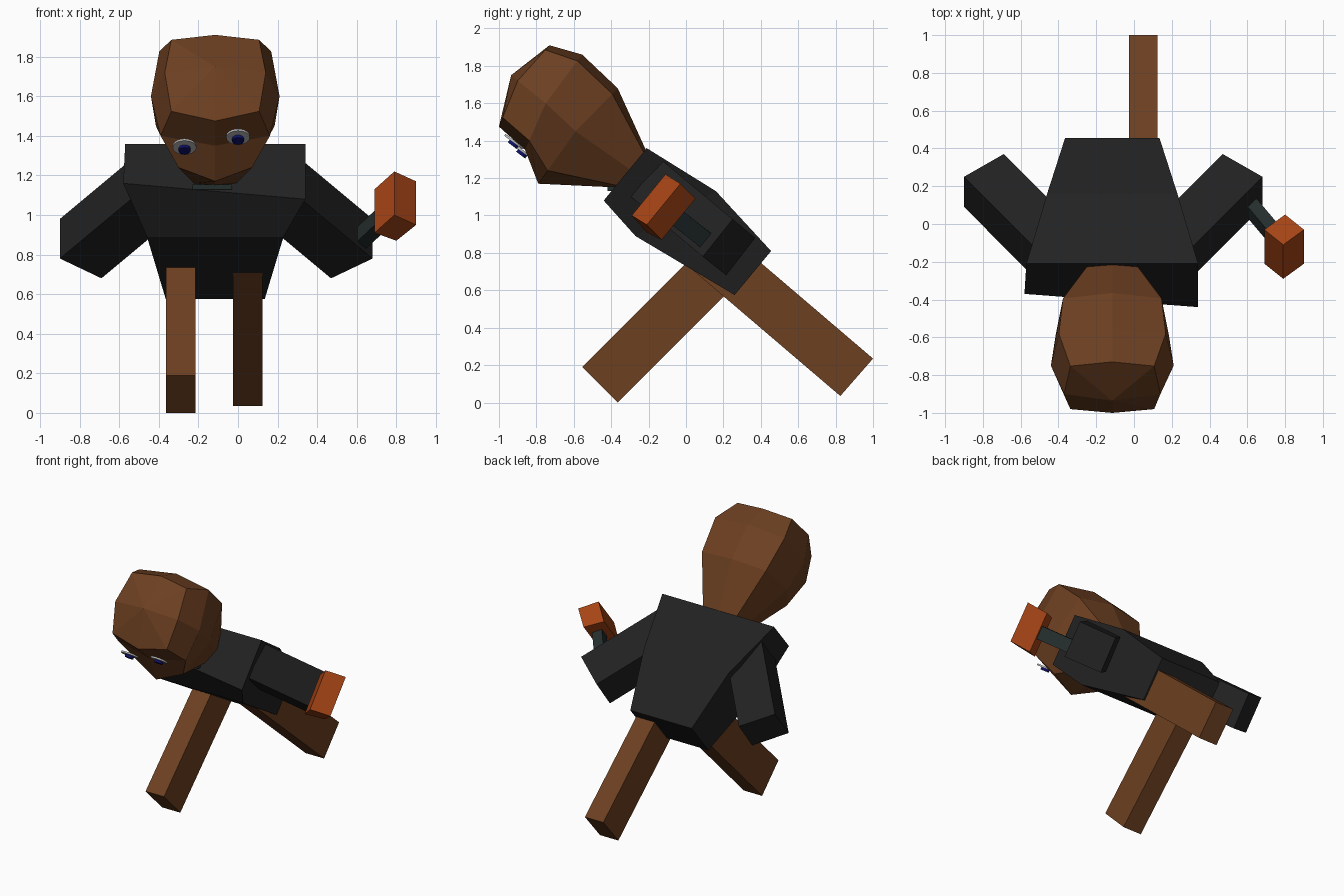
import bpy, bmesh
from mathutils import Vector as V

if "Cube" in bpy.data.objects:
    bpy.data.objects.remove(bpy.data.objects["Cube"])

CX = -0.115  # centre line of the body


def mat(name, r, g, b):
    m = bpy.data.materials.new(name)
    m.diffuse_color = (r, g, b, 1)
    m.use_nodes = True
    m.node_tree.nodes["Principled BSDF"].inputs["Base Color"].default_value = m.diffuse_color
    return m


BROWN = mat("brown", 0.15, 0.05, 0.015)
BLACK = mat("black", 0.016, 0.016, 0.016)
DARK = mat("dark", 0.018, 0.026, 0.026)
ORANGE = mat("orange", 0.38, 0.058, 0.008)
WHITE = mat("eye_white", 0.5, 0.5, 0.5)
NAVY = mat("navy", 0.005, 0.005, 0.15)


def loft(name, rings, material, caps=(None, None)):
    """Skin a list of vertex rings; each end is an n-gon or a fan to a cap point."""
    bm = bmesh.new()
    loops = [[bm.verts.new(p) for p in r] for r in rings]
    n = len(loops[0])
    for a, b in zip(loops, loops[1:]):
        for i in range(n):
            j = (i + 1) % n
            bm.faces.new((a[i], a[j], b[j], b[i]))
    for loop, tip in zip((loops[0], loops[-1]), caps):
        if tip is None:
            bm.faces.new(loop)
        else:
            t = bm.verts.new(tip)
            for i in range(n):
                bm.faces.new((loop[i], loop[(i + 1) % n], t))
    bmesh.ops.recalc_face_normals(bm, faces=bm.faces)
    me = bpy.data.meshes.new(name)
    bm.to_mesh(me)
    bm.free()
    me.materials.append(material)
    ob = bpy.data.objects.new(name, me)
    bpy.context.collection.objects.link(ob)
    return ob


def prism(name, quad, d, material):
    quad = [V(p) for p in quad]
    return loft(name, [quad, [p + V(d) for p in quad]], material)


# Torso: shoulders, waist and hips, slightly uneven chest
def band(w, back, front):
    return [(CX - w, *back), (CX + w, *back), (CX + w, *front), (CX - w, *front)]


top = band(0.455, (-0.21, 1.36), (-0.44, 1.08))
top[3] = (-0.58, -0.37, 1.16)
loft("torso", [top, band(0.345, (0.16, 1.13), (-0.27, 0.89)),
               band(0.25, (0.455, 0.81), (0.26, 0.575))], BLACK)

# Arms, mirrored about the centre line
end = [(0.68, 0.25, 0.98), (0.68, 0.09, 0.78), (0.47, 0.215, 0.68), (0.47, 0.37, 0.88)]
prism("right_arm", end, (-0.42, -0.42, 0.35), BLACK)
prism("left_arm", [(-0.22 - x, y, z) for x, y, z in end], (0.42, -0.42, 0.35), BLACK)


# Legs
def leg(name, x, a, b, d):
    prism(name, [(x, *a), (x + 0.15, *a), (x + 0.15, *b), (x, *b)], (0, *d), BROWN)


leg("front_leg", -0.365, (-0.555, 0.19), (-0.365, 0.0), (0.6, 0.6))
leg("back_leg", -0.026, (1.0, 0.235), (0.825, 0.035), (-0.82, 0.7))

# Hammer: handle and head
up, along = V((0, 0.18, 0.22)), V((0.16, -0.19, 0.15))
u = up.normalized() * 0.047
s = along.cross(up).normalized() * 0.035
c = V((0.62, 0.09, 0.88))
prism("hammer_handle", [c + u + s, c + u - s, c - u - s, c - u + s], along, DARK)
prism("hammer_head", [(0.79, -0.29, 1.0), (0.9, -0.21, 0.95), (0.8, -0.13, 0.87),
                      (0.69, -0.21, 0.91)], up, ORANGE)


# Head: eight-sided rings from crown to neck (back, side and face points in y, z)
def ring(back, mid, face, w, fx, ft):
    b, m, f = V(back), V(mid), V(face)
    right = [(0.87 * w, b.lerp(m, 0.13)), (w, m), (fx * w, f.lerp(m, ft))]
    pts = [(0, b)] + right + [(0, f)] + [(-x, p) for x, p in reversed(right)]
    return [(CX + x, *p) for x, p in pts]


loft("head", [
    ring((-0.73, 1.91), (-0.90, 1.72), (-1.0, 1.475), 0.255, 0.87, 0.2),
    ring((-0.555, 1.86), (-0.75, 1.60), (-0.86, 1.35), 0.325, 0.85, 0.2),
    ring((-0.365, 1.68), (-0.59, 1.45), (-0.79, 1.17), 0.30, 0.62, 0.25),
    ring((-0.21, 1.34), (-0.29, 1.24), (-0.37, 1.15), 0.15, 0.7, 0.1),
], BROWN, caps=((CX, -0.935, 1.75), None))


# Eyes: flat discs lying under the brow
def disc(name, loc, r, depth, material):
    bpy.ops.mesh.primitive_cylinder_add(vertices=20, radius=r, depth=depth, location=loc)
    ob = bpy.context.object
    ob.name = name
    ob.rotation_euler = V((0, -0.6, -0.8)).to_track_quat('Z', 'Y').to_euler()
    ob.data.materials.append(material)


for side, x, y, z in (("left", -0.27, -0.875, 1.345), ("right", 0.0, -0.92, 1.395)):
    disc(side + "_eye", (x, y, z), 0.06, 0.012, WHITE)
    disc(side + "_pupil", (x, y - 0.003, z - 0.014), 0.03, 0.02, NAVY)

# Mouth
prism("mouth", [(-0.23, -0.42, 1.13), (-0.03, -0.42, 1.13), (-0.03, -0.42, 1.155),
                (-0.23, -0.42, 1.155)], (0, 0.04, 0), DARK)
